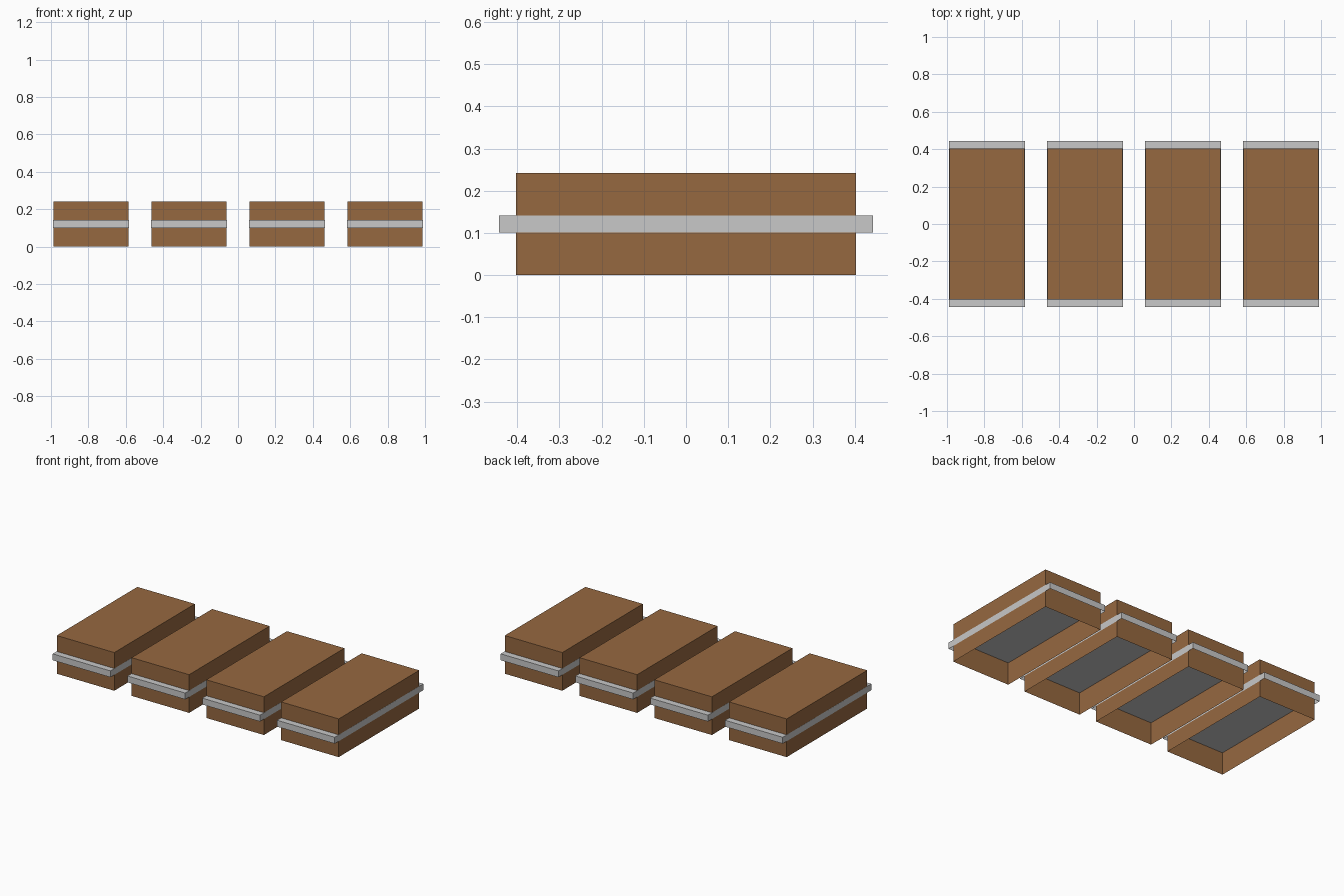
import bpy, bmesh

if "Cube" in bpy.data.objects:
    bpy.data.objects.remove(bpy.data.objects["Cube"])


def material(name, rgb):
    m = bpy.data.materials.new(name)
    m.diffuse_color = (*rgb, 1)
    m.use_nodes = True
    m.node_tree.nodes["Principled BSDF"].inputs["Base Color"].default_value = m.diffuse_color
    return m


BROWN = material("wood brown", (0.305, 0.138, 0.051))
GREY = material("light grey", (0.578, 0.578, 0.578))


def open_box(name, x, size, z0, z1, mat):
    """Box without its bottom face, hollow when seen from below."""
    bm = bmesh.new()
    bmesh.ops.create_cube(bm, size=1)
    for v in bm.verts:
        v.co.x = x + v.co.x * size[0]
        v.co.y *= size[1]
        v.co.z = z1 if v.co.z > 0 else z0
    bm.normal_update()
    bottom = [f for f in bm.faces if f.normal.z < -0.5]
    bmesh.ops.delete(bm, geom=bottom, context='FACES_ONLY')
    me = bpy.data.meshes.new(name)
    bm.to_mesh(me)
    bm.free()
    me.materials.append(mat)
    ob = bpy.data.objects.new(name, me)
    bpy.context.collection.objects.link(ob)
    return ob


U = 0.0403       # base unit
PITCH = 0.524    # spacing of the row

for i in range(4):
    x = (i - 1.5) * PITCH
    # Brown block, open underneath
    open_box(f"block_{i + 1}", x, (10 * U, 20 * U), 0, 6 * U, BROWN)
    # Grey band through the middle, sticking out front and back
    open_box(f"band_{i + 1}", x, (10 * U + 0.001, 22 * U), 2.5 * U, 3.5 * U, GREY)
